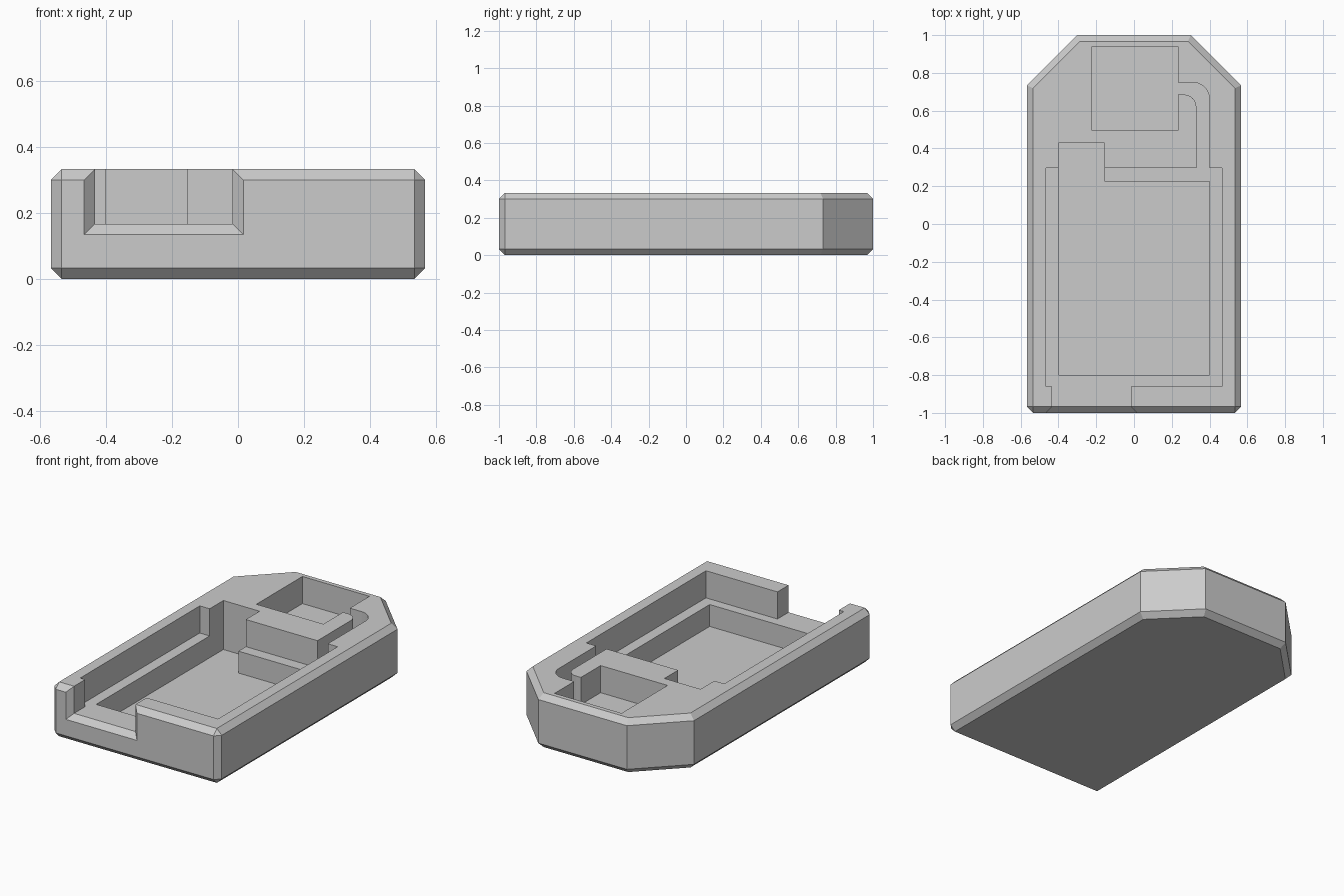
import bpy, bmesh
from math import sin, cos, pi
from mathutils import Vector

if "Cube" in bpy.data.objects:
    bpy.data.objects.remove(bpy.data.objects["Cube"], do_unlink=True)

HEIGHT, RIM, LEDGE, FLOOR = 0.333, 0.033, 0.167, 0.033

grey = bpy.data.materials.new("plain grey")
grey.use_nodes = True
colour = (0.6, 0.6, 0.6, 1)
grey.diffuse_color = colour
grey.node_tree.nodes["Principled BSDF"].inputs["Base Color"].default_value = colour


def finish(name, bm):
    bmesh.ops.recalc_face_normals(bm, faces=bm.faces)
    mesh = bpy.data.meshes.new(name)
    bm.to_mesh(mesh)
    bm.free()
    mesh.materials.append(grey)
    obj = bpy.data.objects.new(name, mesh)
    bpy.context.collection.objects.link(obj)
    return obj


def prism(outline, low, high):
    bm = bmesh.new()
    base = bm.faces.new([bm.verts.new((x, y, low)) for x, y in outline])
    top = bmesh.ops.extrude_face_region(bm, geom=[base])["geom"]
    verts = [v for v in top if isinstance(v, bmesh.types.BMVert)]
    bmesh.ops.translate(bm, vec=(0, 0, high - low), verts=verts)
    bmesh.ops.recalc_face_normals(bm, faces=bm.faces)
    return bm


def arc(cx, cy, r, start, end, steps=8):
    angles = [start + (end - start) * i / steps for i in range(steps + 1)]
    return [(cx + r * cos(a), cy + r * sin(a)) for a in angles]


# Tray body: chamfered rims and front corners, plain corners at the back
half = [(0.567, -1), (0.567, 0.733), (0.3, 1)]
bm = prism(half + [(-x, y) for x, y in reversed(half)], 0, HEIGHT)
edges = []
for e in bm.edges:
    a, b = (v.co for v in e.verts)
    if abs(a.z - b.z) < 0.01 or a.y < -0.9:
        edges.append(e)
bmesh.ops.bevel(bm, geom=edges, offset=RIM, offset_type='OFFSET',
                segments=1, profile=0.5, affect='EDGES')
body = finish("tray_body", bm)

# Ledge recess, front opening, curved wire channel and square back pocket
recess = [(-0.433, -1.1), (-0.017, -1.1), (-0.017, -0.86), (0.467, -0.86),
          (0.467, 0.297), (0.4, 0.297)]
recess += arc(0.31, 0.66, 0.09, 0, pi / 2)
recess += [(0.232, 0.75), (0.232, 0.94), (-0.222, 0.94), (-0.222, 0.495),
           (0.232, 0.495), (0.232, 0.685)]
recess += arc(0.265, 0.62, 0.065, pi / 2, 0)
recess += [(0.33, 0.297), (-0.467, 0.297), (-0.467, -0.86), (-0.433, -0.86)]

# Deep well with its tab at the back
well = [(-0.4, -0.8), (0.4, -0.8), (0.4, 0.225), (-0.155, 0.225),
        (-0.155, 0.43), (-0.4, 0.43)]

# Flared mouth of the front opening
flare = bmesh.new()
for y in (-1.1, -0.9):
    d = -0.967 - y
    for x in (-0.433 - d, -0.017 + d):
        for z in (LEDGE - d, 0.6):
            flare.verts.new(Vector((x, y, z)))
bmesh.ops.convex_hull(flare, input=flare.verts)

cutters = {"recess_cutter": prism(recess, LEDGE, 0.5),
           "well_cutter": prism(well, FLOOR, 0.55),
           "mouth_cutter": flare}
for name, shape in cutters.items():
    cutter = finish(name, shape)
    cutter.hide_render = True
    cutter.hide_viewport = True
    mod = body.modifiers.new(name, 'BOOLEAN')
    mod.operation = 'DIFFERENCE'
    mod.solver = 'EXACT'
    mod.object = cutter
